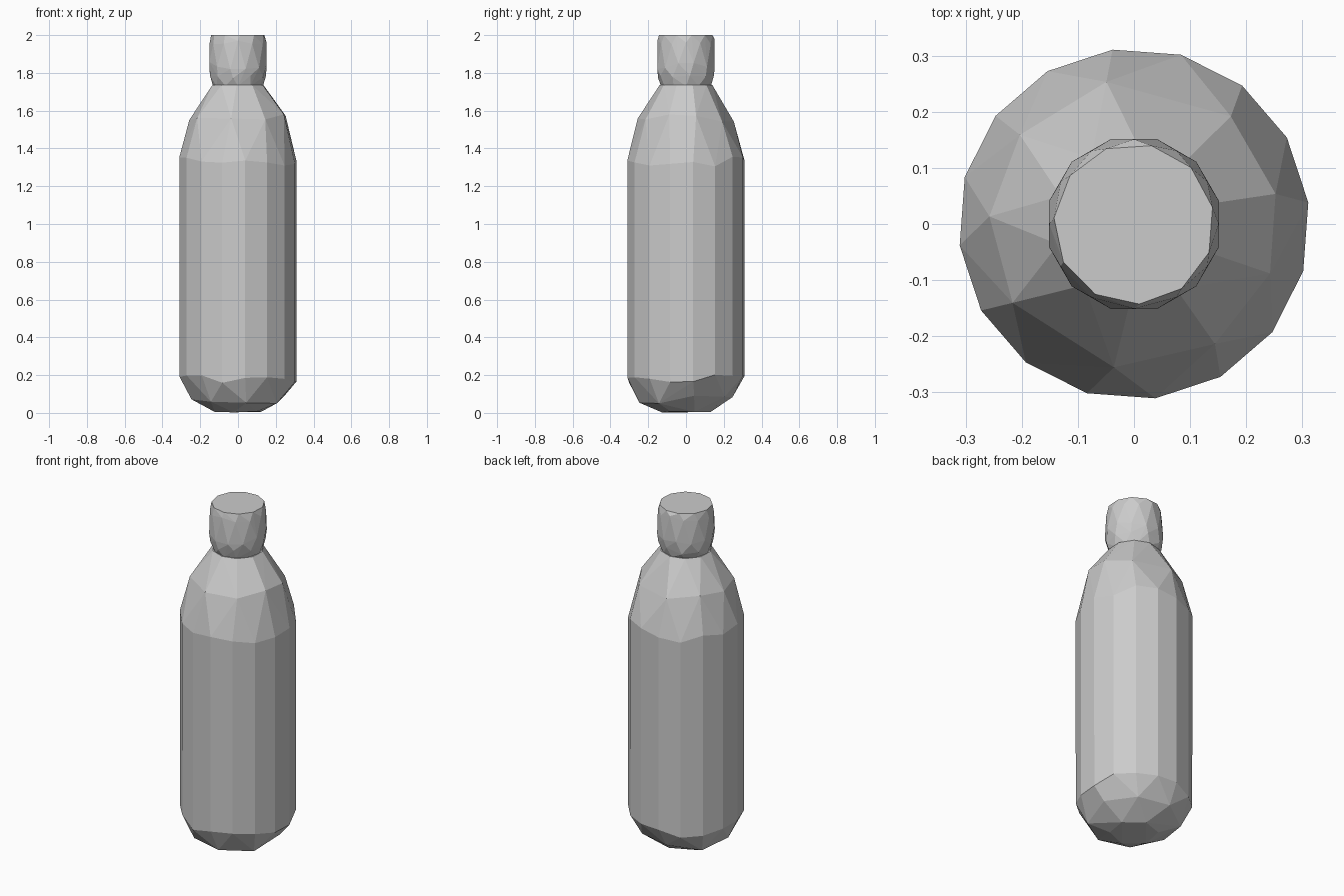
import bpy, bmesh, random
from math import cos, sin, radians
from mathutils import Vector

cube = bpy.data.objects.get("Cube")
if cube:
    bpy.data.objects.remove(cube, do_unlink=True)

random.seed(4)
grey = bpy.data.materials.new("plain grey")
grey.use_nodes = True
colour = (0.6, 0.6, 0.6, 1)
grey.diffuse_color = colour
grey.node_tree.nodes["Principled BSDF"].inputs["Base Color"].default_value = colour


def ring(z, r, angles, wobble=0.0):
    """Points round the axis, with an uneven height."""
    return [Vector((r * cos(radians(a)), r * sin(radians(a)),
                    z + random.uniform(-wobble, wobble))) for a in angles]


def even(n, start=0):
    return [start + 360 * i / n for i in range(n)]


def faceted(name, points):
    """Wrap flat facets round the points."""
    bm = bmesh.new()
    for p in points:
        bm.verts.new(p)
    hull = bmesh.ops.convex_hull(bm, input=bm.verts)
    loose = {g for g in hull["geom_interior"] + hull["geom_unused"]
             if isinstance(g, bmesh.types.BMVert)}
    bmesh.ops.delete(bm, geom=list(loose), context="VERTS")
    bmesh.ops.recalc_face_normals(bm, faces=bm.faces)
    mesh = bpy.data.meshes.new(name)
    bm.to_mesh(mesh)
    bm.free()
    mesh.materials.append(grey)
    obj = bpy.data.objects.new(name, mesh)
    bpy.context.collection.objects.link(obj)
    return obj


# Bottle body: uneven base, straight wall, sloping shoulder
shoulder_angles = [12, 48, 101, 142, 177, 213, 262, 304, 340]
base = ring(0.01, 0.13, even(6, 20), 0.008)
base += ring(0.07, 0.25, even(8, 10), 0.025)
wall = ring(0.18, 0.312, even(16, 7), 0.025)
wall += ring(1.33, 0.313, even(16, 7), 0.03)
shoulder = ring(1.56, 0.258, shoulder_angles, 0.02)
neck = ring(1.735, 0.14, even(10, 15))
faceted("bottle_body", base + wall + shoulder + neck)

# Screw cap: slightly bulged, with chipped rims
cap = ring(1.73, 0.132, even(12))
cap += ring(1.775, 0.15, even(10, 8), 0.012)
cap += ring(1.84, 0.157, even(12, 15), 0.02)
cap += ring(1.965, 0.151, even(12), 0.015)
cap += ring(2.0, 0.143, even(11, 12))
faceted("bottle_cap", cap)
